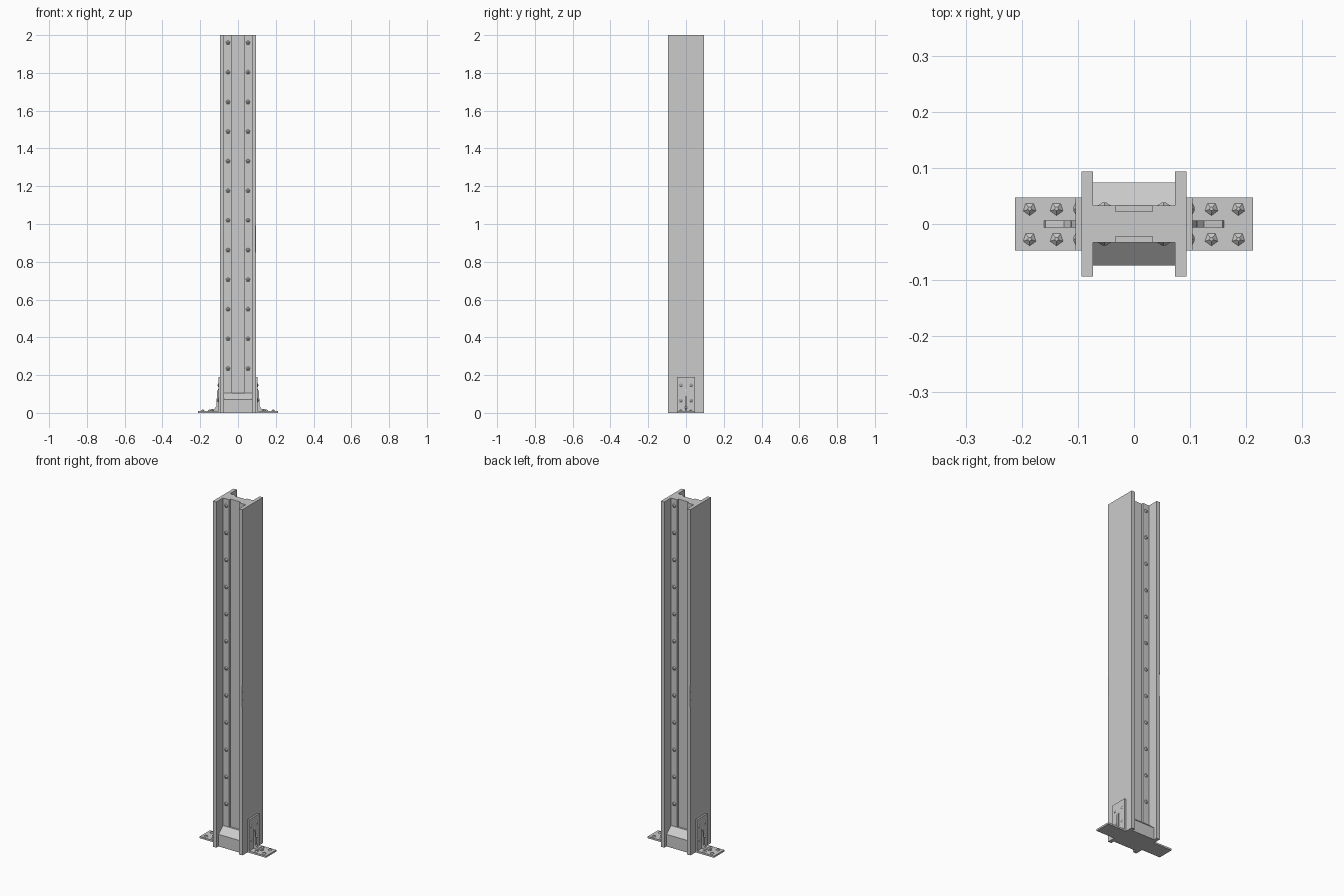
import bpy, bmesh, math
from mathutils import Matrix, Vector

if "Cube" in bpy.data.objects:
    bpy.data.objects.remove(bpy.data.objects["Cube"], do_unlink=True)

steel = bpy.data.materials.new("grey_steel")
steel.use_nodes = True
COLOUR = (0.6, 0.6, 0.6, 1)
steel.diffuse_color = COLOUR
steel.node_tree.nodes["Principled BSDF"].inputs["Base Color"].default_value = COLOUR


def finish(name, bm):
    bmesh.ops.recalc_face_normals(bm, faces=bm.faces)
    mesh = bpy.data.meshes.new(name)
    bm.to_mesh(mesh)
    bm.free()
    mesh.materials.append(steel)
    obj = bpy.data.objects.new(name, mesh)
    bpy.context.collection.objects.link(obj)
    return obj


def prism(name, points, direction):
    """Extrude a closed outline of 3D points along a vector."""
    bm = bmesh.new()
    face = bm.faces.new([bm.verts.new(p) for p in points])
    ext = bmesh.ops.extrude_face_region(bm, geom=[face])["geom"]
    verts = [g for g in ext if isinstance(g, bmesh.types.BMVert)]
    bmesh.ops.translate(bm, verts=verts, vec=direction)
    return finish(name, bm)


def studs(name, places, normal, radius, height):
    """Low pyramidal bolt heads pointing along normal."""
    bm = bmesh.new()
    turn = Vector(normal).to_track_quat('Z', 'Y').to_matrix().to_4x4()
    for p in places:
        m = Matrix.Translation(Vector(p) + Vector(normal) * height / 2) @ turn
        bmesh.ops.create_cone(bm, cap_ends=True, segments=5, radius1=radius,
                              radius2=radius * 0.3, depth=height, matrix=m)
    return finish(name, bm)


# H-section column with a thickened web
quarter = [(0.033, 0.022), (0.033, 0.033), (0.073, 0.033), (0.073, 0.094), (0.094, 0.094)]
right = quarter + [(x, -y) for x, y in reversed(quarter)]
outline = right + [(-x, -y) for x, y in right]
column = prism("column", [(x, y, 0) for x, y in outline], (0, 0, 2))

# Worn flange corners
for s in (1, -1):
    chip = prism("edge_chip_cutter",
                 [(s * 0.100, s * -0.092, 0.80), (s * 0.092, s * -0.100, 0.80),
                  (s * 0.086, s * -0.096, 0.92), (s * 0.092, s * -0.100, 1.04),
                  (s * 0.100, s * -0.092, 1.04), (s * 0.092, s * -0.090, 0.92)],
                 (s * 0.02, s * -0.02, 0))
    chip.hide_render = True
    chip.hide_set(True)
    cut = column.modifiers.new("edge_chip", 'BOOLEAN')
    cut.operation = 'DIFFERENCE'
    cut.object = chip

# Sloped filler block at the foot of the column
filler = [(-0.074, 0), (0.074, 0), (0.074, 0.07), (0.033, 0.105), (-0.033, 0.105), (-0.074, 0.07)]
prism("foot_filler", [(-0.073, y, z) for y, z in filler], (0.146, 0, 0))

# Ground plate
prism("base_plate", [(-0.212, -0.047, 0), (0.212, -0.047, 0),
                     (0.212, 0.047, 0), (-0.212, 0.047, 0)], (0, 0, 0.01))

# Side brackets with ribs and bolts
rib = [(0.100, 0.005), (0.162, 0.005), (0.158, 0.016), (0.125, 0.022),
       (0.114, 0.035), (0.111, 0.115), (0.100, 0.135)]
for side, s in (("left", 1), ("right", -1)):
    prism(side + "_bracket", [(s * 0.093, -0.047, 0), (s * 0.104, -0.047, 0),
                              (s * 0.104, -0.047, 0.19), (s * 0.093, -0.047, 0.19)], (0, 0.094, 0))
    prism(side + "_rib", [(s * x, -0.006, z) for x, z in rib], (0, 0.012, 0))
    studs(side + "_base_bolts", [(s * x, y, 0.01) for x in (0.138, 0.186) for y in (-0.027, 0.027)],
          (0, 0, 1), 0.012, 0.007)
    studs(side + "_bracket_bolts", [(s * 0.104, y, z) for z in (0.065, 0.145) for y in (-0.027, 0.027)],
          (s, 0, 0), 0.011, 0.004)

# Rivet rows up both faces of the web
for name, s in (("front_rivets", -1), ("back_rivets", 1)):
    studs(name, [(x, s * 0.033, 0.235 + i * 0.1568) for i in range(12) for x in (-0.053, 0.053)],
          (0, s, 0), 0.012, 0.005)
